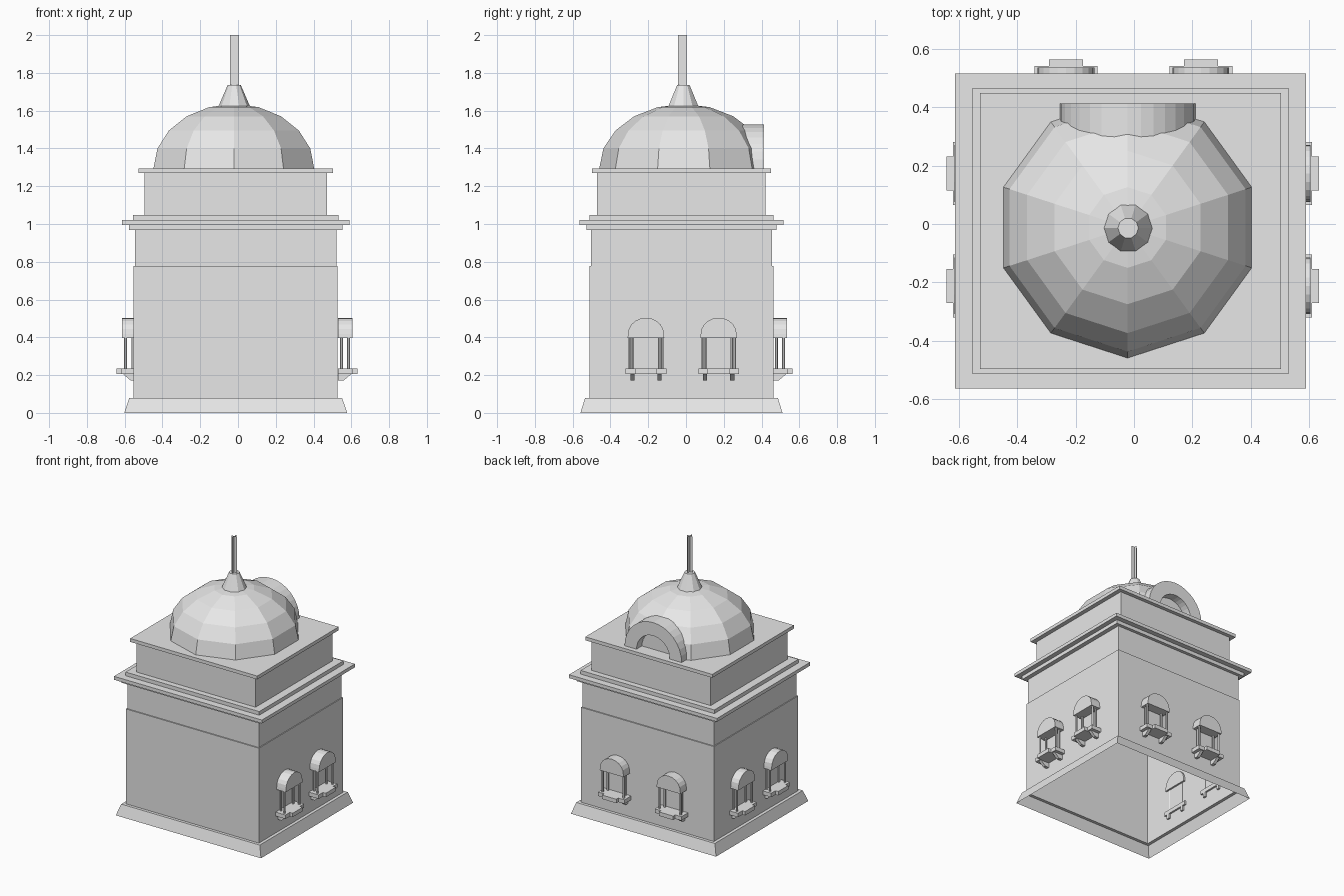
import bpy, bmesh, math
from mathutils import Matrix, Vector

old = bpy.data.objects.get("Cube")
if old:
    bpy.data.objects.remove(old)

stone = bpy.data.materials.new("pale_grey_stone")
stone.use_nodes = True
GREY = (0.8, 0.8, 0.8, 1)
stone.diffuse_color = GREY
stone.node_tree.nodes["Principled BSDF"].inputs["Base Color"].default_value = GREY


def finish(name, bm, normals=True):
    if normals:
        bmesh.ops.recalc_face_normals(bm, faces=bm.faces)
    me = bpy.data.meshes.new(name)
    bm.to_mesh(me)
    bm.free()
    me.materials.append(stone)
    ob = bpy.data.objects.new(name, me)
    bpy.context.collection.objects.link(ob)
    return ob


def loft(bm, rings, cap_bottom=True, cap_top=True):
    """Skin a stack of equal-length point rings."""
    loops = [[bm.verts.new(p) for p in r] for r in rings]
    n = len(loops[0])
    for a, b in zip(loops, loops[1:]):
        for i in range(n):
            j = (i + 1) % n
            bm.faces.new((a[i], a[j], b[j], b[i]))
    if cap_bottom:
        bm.faces.new(loops[0][::-1])
    if cap_top:
        bm.faces.new(loops[-1])


def box(bm, x0, x1, y0, y1, z0, z1):
    loft(bm, [[(x0, y0, z), (x1, y0, z), (x1, y1, z), (x0, y1, z)] for z in (z0, z1)])


def circle(r, n, z, turn=0):
    return [(r * math.cos(turn + math.tau * i / n), r * math.sin(turn + math.tau * i / n), z)
            for i in range(n)]


def arc(r, n):
    return [(r * math.cos(math.pi * i / n), r * math.sin(math.pi * i / n)) for i in range(n + 1)]


# Tower walls, open underneath: (height, half width, half depth) at each step
CX, CY = -0.012, -0.024
levels = [(0, .59, .535), (.08, .563, .51), (.08, .54, .488), (.777, .54, .488),
          (.777, .534, .48), (.968, .534, .48), (.968, .566, .503), (.995, .566, .503),
          (.995, .601, .54), (1.02, .601, .54), (1.02, .543, .488), (1.047, .543, .488),
          (1.047, .484, .446), (1.27, .484, .446), (1.27, .516, .473), (1.295, .516, .473)]
bm = bmesh.new()
loft(bm, [[(CX + sx * w, CY + sy * d, z) for sx, sy in ((-1, -1), (1, -1), (1, 1), (-1, 1))]
          for z, w, d in levels], cap_bottom=False)
finish("tower_walls", bm, normals=False)

# Ten-sided faceted dome
DX, DY, BASE = -0.022, -0.012, 1.295
bm = bmesh.new()
loft(bm, [circle(.447 * math.cos(math.radians(a)), 10, .34 * math.sin(math.radians(a)), math.pi / 2)
          for a in (0, 18, 36, 54, 72, 89)])
dome = finish("dome", bm)
dome.location = (DX, DY, BASE)

# Recess cut in the back of the dome
bm = bmesh.new()
loft(bm, [[(DX + x, y, BASE - .02 + z) for x, z in arc(.22, 16)] for y in (.35, .7)])
cutter = finish("recess_cutter", bm)
cutter.hide_render = True
cutter.hide_viewport = True
cut = dome.modifiers.new("recess", 'BOOLEAN')
cut.object = cutter
cut.operation = 'DIFFERENCE'
cut.solver = 'EXACT'

# Round dormer arch
bm = bmesh.new()
outline = arc(.232, 16) + arc(.135, 16)[::-1]
loft(bm, [[(DX + x, y, BASE + z) for x, z in outline] for y in (.27, .413)])
finish("dormer_arch", bm)

# Finial cone and crossed mast blades
bm = bmesh.new()
loft(bm, [circle(.084, 10, 1.622), circle(.035, 10, 1.735)])
finish("finial_cone", bm).location = (-.02, -.014, 0)
bm = bmesh.new()
for dx, dy in ((.024, 0), (0, .024)):
    bm.faces.new([bm.verts.new(p) for p in
                  ((-dx, -dy, 1.73), (dx, dy, 1.73), (dx, dy, 2), (-dx, -dy, 2))])
finish("finial_mast", bm, normals=False).location = (-.018, -.018, 0)


def balcony(name, x, y, angle):
    """Bay window: local +x points out of the wall, local y runs along it."""
    bm = bmesh.new()
    # arched hood
    hood = [(.097, .397)] + [(a, .418 + b * .9) for a, b in arc(.095, 10)] + [(-.097, .397)]
    loft(bm, [[(d, a, z) for a, z in hood] for d in (0, .075)])
    # stepped sill
    box(bm, 0, .08, -.108, .108, .206, .235)
    box(bm, .08, .103, -.058, .058, .206, .235)
    for side in (-1, 1):
        # slim posts
        for d, a in ((.056, .086), (.018, .07)):
            loft(bm, [[(d + px, side * a + py, z) for px, py, _ in circle(.008, 6, 0)]
                      for z in (.23, .4)])
        # wedge bracket
        loft(bm, [[(0, a, .172), (.03, a, .172), (.07, a, .206), (0, a, .206)]
                  for a in (side * .072 - .011, side * .072 + .011)])
    ob = finish(name, bm)
    ob.matrix_world = Matrix.Translation((x, y, 0)) @ Matrix.Rotation(angle, 4, 'Z')


# Bay windows on both sides and the back
for i, y in enumerate((-.212, .173)):
    balcony(f"left_bay_window_{i + 1}", .53, y, 0)
    balcony(f"right_bay_window_{i + 1}", -.539, y, math.pi)
for i, x in enumerate((-.233, .229)):
    balcony(f"back_bay_window_{i + 1}", x, .461, math.pi / 2)
